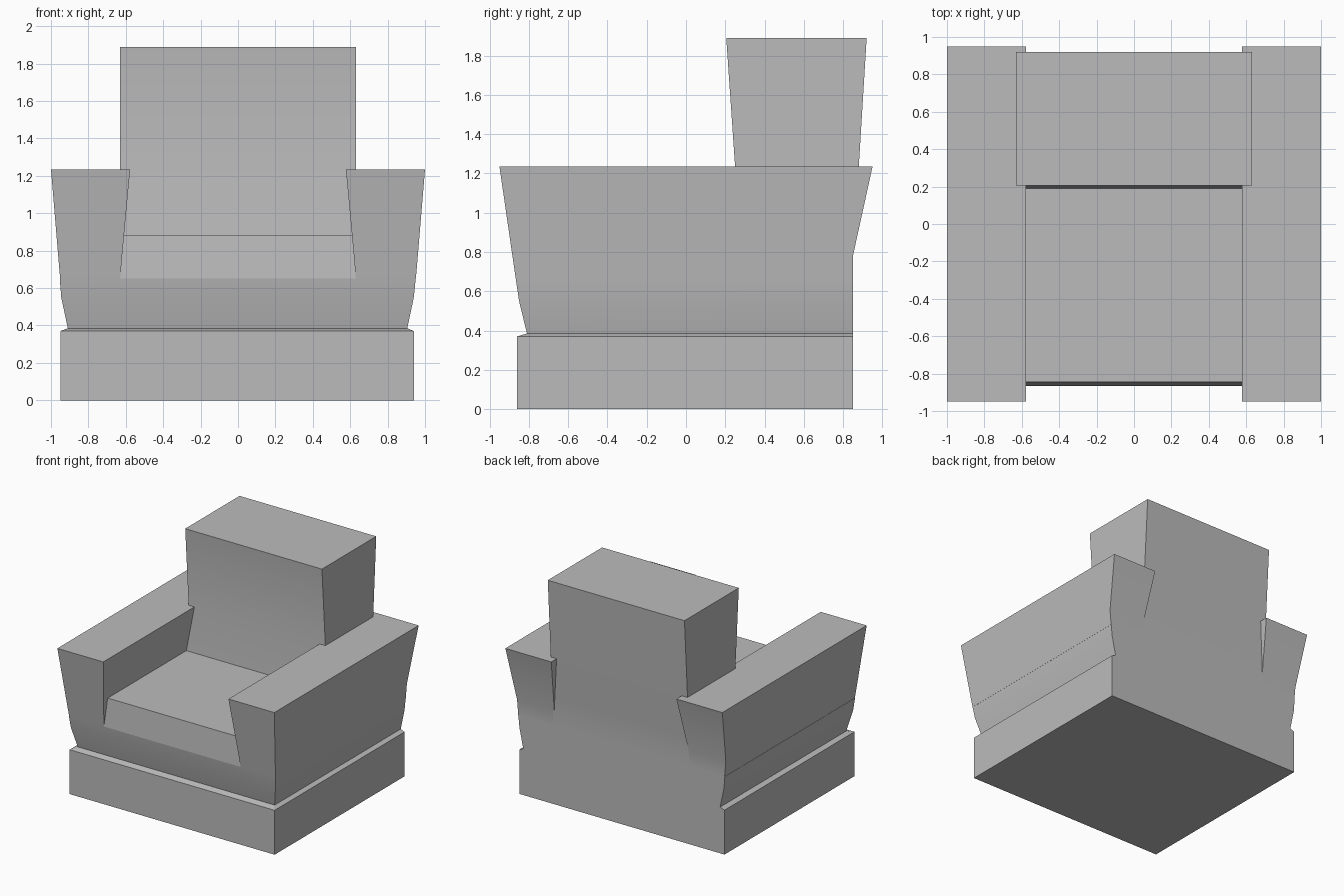
import bpy
import bmesh

if "Cube" in bpy.data.objects:
    bpy.data.objects.remove(bpy.data.objects["Cube"], do_unlink=True)

GREY = (0.5, 0.5, 0.5, 1.0)
upholstery = bpy.data.materials.new("grey upholstery")
upholstery.use_nodes = True
upholstery.diffuse_color = GREY
upholstery.node_tree.nodes["Principled BSDF"].inputs["Base Color"].default_value = GREY


def loft(name, rings, smooth=True):
    """Skin a stack of rectangles given as (z, x0, x1, y0, y1)."""
    bm = bmesh.new()
    loops = []
    for z, x0, x1, y0, y1 in rings:
        corners = ((x0, y0), (x1, y0), (x1, y1), (x0, y1))
        loops.append([bm.verts.new((x, y, z)) for x, y in corners])
    for low, high in zip(loops, loops[1:]):
        for i in range(4):
            j = (i + 1) % 4
            bm.faces.new((low[i], low[j], high[j], high[i]))
    bm.faces.new(loops[0][::-1])
    bm.faces.new(loops[-1])
    bmesh.ops.recalc_face_normals(bm, faces=bm.faces)
    mesh = bpy.data.meshes.new(name)
    bm.to_mesh(mesh)
    bm.free()
    mesh.materials.append(upholstery)
    obj = bpy.data.objects.new(name, mesh)
    bpy.context.collection.objects.link(obj)
    if smooth:
        bpy.ops.object.select_all(action="DESELECT")
        obj.select_set(True)
        bpy.context.view_layer.objects.active = obj
        bpy.ops.object.shade_smooth_by_angle(angle=0.5)
    return obj


# Plinth with a shallow sloping ledge, flush at the back
loft("plinth", [
    (0.0, -0.95, 0.94, -0.86, 0.85),
    (0.37, -0.95, 0.94, -0.86, 0.85),
    (0.385, -0.91, 0.905, -0.81, 0.85),
], smooth=False)

# Flared lower body
loft("lower_body", [
    (0.385, -0.91, 0.905, -0.81, 0.85),
    (0.55, -0.945, 0.94, -0.85, 0.85),
    (0.65, -0.953, 0.95, -0.865, 0.85),
])

# Seat between the arms
loft("seat", [
    (0.65, -0.63, 0.63, -0.865, 0.4),
    (0.885, -0.63, 0.63, -0.845, 0.4),
])

# Arms leaning outward and overhanging at the top, front and back
arm_rings = [
    (0.65, 0.63, 0.951, -0.865, 0.85),
    (0.78, 0.619, 0.962, -0.884, 0.85),
    (1.235, 0.577, 1.0, -0.95, 0.95),
]
loft("left_arm", arm_rings)
loft("right_arm", [(z, -x1, -x0, y0, y1) for z, x0, x1, y0, y1 in arm_rings])

# Thick backrest widening toward the top
loft("backrest", [
    (0.65, -0.63, 0.63, 0.19, 0.85),
    (0.78, -0.63, 0.63, 0.19, 0.85),
    (0.885, -0.63, 0.63, 0.19, 0.857),
    (1.235, -0.63, 0.63, 0.25, 0.88),
    (1.89, -0.63, 0.63, 0.205, 0.92),
])
